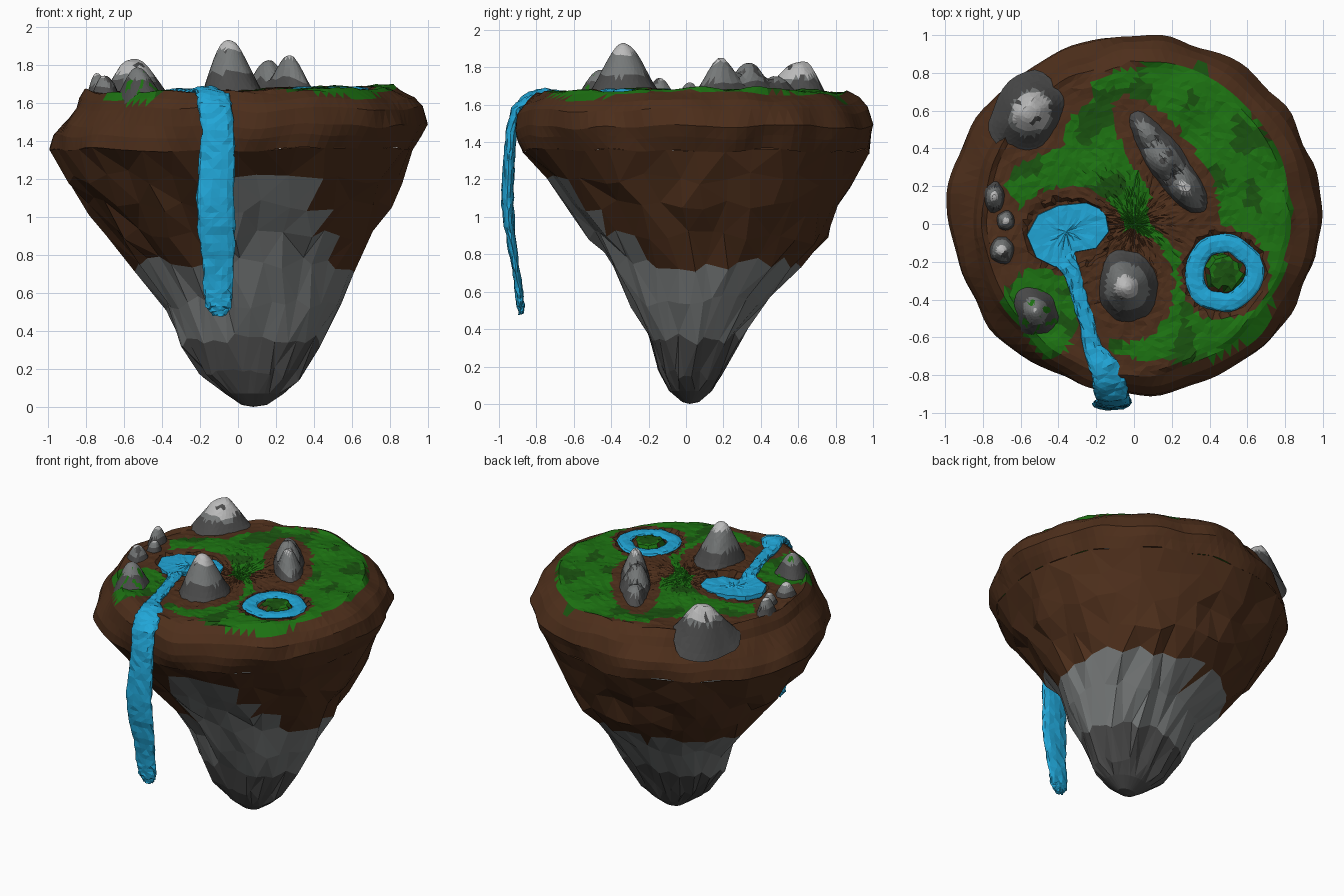
import bpy, bmesh, random
from math import sin, cos, pi, exp, hypot, atan2
from mathutils import Vector, noise

if "Cube" in bpy.data.objects:
    bpy.data.objects.remove(bpy.data.objects["Cube"])

random.seed(4)
COL = {"soil": (.075, .028, .011), "grass": (.012, .17, .006), "dark_grass": (.01, .085, .005),
       "water": (.015, .38, .68), "dark_rock": (.07, .07, .07), "rock": (.18, .19, .19),
       "light_rock": (.5, .5, .5)}
MATS = list(COL)
for n, c in COL.items():
    bpy.data.materials.new(n).diffuse_color = (*c, 1)


def make(name, verts, faces, colour):
    """Flat shaded triangle mesh, one colour name per face centre."""
    bm = bmesh.new()
    vs = [bm.verts.new(v) for v in verts]
    for f in faces:
        bm.faces.new([vs[i] for i in f])
    bmesh.ops.triangulate(bm, faces=bm.faces[:])
    bmesh.ops.recalc_face_normals(bm, faces=bm.faces[:])
    names = [colour(f.calc_center_median()) for f in bm.faces]
    used = sorted(set(names))
    for f, n in zip(bm.faces, names):
        f.material_index = used.index(n)
    me = bpy.data.meshes.new(name)
    bm.to_mesh(me)
    bm.free()
    for n in used:
        me.materials.append(bpy.data.materials[n])
    ob = bpy.data.objects.new(name, me)
    bpy.context.collection.objects.link(ob)
    return ob


def strips(rings, n, tip=True, end=False):
    """Faces joining closed rings of n points; optional fan to a last vertex."""
    f = [(r*n+i, r*n+(i+1) % n, (r+1)*n+(i+1) % n, (r+1)*n+i)
         for r in range(rings-1) for i in range(n)]
    if tip:
        f += [((rings-1)*n+i, (rings-1)*n+(i+1) % n, rings*n) for i in range(n)]
    if end:
        f += [tuple(range(n)), tuple(range((rings-1)*n, rings*n))]
    return f


def nz(x, y, z=0, s=6):
    return noise.noise(Vector((x*s+3.1, y*s+1.7, z*s+.4)))


# Island silhouette: z, xmin, xmax, ymin, ymax
ROWS = [(1.66, -.80, .85, -.80, .86), (1.62, -.83, .91, -.86, .92), (1.57, -.85, .95, -.90, .96),
        (1.48, -.92, .98, -.90, 1.0), (1.35, -.98, .93, -.87, .97), (1.2, -.90, .86, -.74, .9),
        (1.05, -.80, .80, -.62, .82), (.9, -.68, .71, -.51, .76), (.75, -.54, .61, -.40, .64),
        (.55, -.38, .54, -.29, .44), (.35, -.31, .44, -.20, .30), (.18, -.20, .33, -.15, .20),
        (.07, -.07, .24, -.09, .14), (.01, .02, .15, -.02, .07)]


def outline(row, a, amp=.022):
    z, x0, x1, y0, y1 = row
    x = (x0+x1)/2 + (x1-x0)/2*cos(a)
    y = (y0+y1)/2 + (y1-y0)/2*sin(a)
    k = 1 + amp*nz(x, y, z, 4.5)*1.6
    return Vector((x*k, y*k, z + (.03*nz(x, y, z+5, 4) if z > .1 else 0)))


def ground(x, y):
    h = 1.665 + .025*x + .022*nz(x, y, 0, 5)
    if hypot((x+.35)/.23, (y+.05)/.18) < 1:
        h = 1.63
    if .1 < hypot(x-.48, y+.26) < .21:
        h = 1.648
    return h - max(0, hypot(x, y-.04)-.82)*.8


GRASS = [(-.13, .8), (.1, .86), (.35, .84), (.55, .67), (.75, .4), (.84, .2), (.83, 0), (.8, -.3),
         (.65, -.6), (.4, -.73), (.1, -.73), (-.13, -.68), (-.16, -.5), (-.2, 0), (-.6, .08),
         (-.68, .2), (-.6, .32), (-.38, .42), (-.34, .57), (-.22, .65), (-.22, .75)]


def in_poly(x, y, p):
    c = False
    for (ax, ay), (bx, by) in zip(p, p[1:]+p[:1]):
        if (ay > y) != (by > y) and x < (bx-ax)*(y-ay)/(by-ay)+ax:
            c = not c
    return c


def ell(x, y, cx, cy, rx, ry, rot=0):
    dx, dy = x-cx, y-cy
    return hypot((dx*cos(rot)+dy*sin(rot))/rx, (dy*cos(rot)-dx*sin(rot))/ry)


RIDGE = (.18, .32, .37, .115, atan2(.62, -.44))
BANKS = [(-.35, -.03, .29, .23), (-.03, -.33, .24, .29),
         (.18, .31, .44, .16, RIDGE[4]), (.22, -.02, .2, .08, -.8)]


def top_colour(c):
    x, y = c.x + .02*nz(c.x, c.y, 2, 20), c.y + .02*nz(c.x, c.y, 7, 20)
    r = hypot(x-.48, y+.26)
    g = (in_poly(x, y, GRASS) and not any(ell(x, y, *b) < 1 for b in BANKS)
         and not .1 < r < .245) or ell(x, y, -.5, -.48, .21, .24) < 1
    if not g or c.z < 1.6:
        return "soil"
    return "dark_grass" if nz(x, y, 3, 8) > .27 or r < .07 else "grass"


# Island top: plateau plus rounded rim
N, R = 108, 30
verts = []
for row in (ROWS[4], (1.42, -.96, .96, -.89, .99), *ROWS[3::-1]):
    verts += [outline(row, 2*pi*i/N) for i in range(N)]
for k in range(R-1, 0, -1):
    for i in range(N):
        p = outline(ROWS[0], 2*pi*(i+.5*random.uniform(-.6, .6))/N)*(k/R)
        verts.append((p.x, p.y, ground(p.x, p.y) + .004*random.uniform(-1, 1)))
verts.append((0, 0, ground(0, 0)))
make("island_top", verts, strips(5+R, N), top_colour)

# Island underside: coarse facets, soil above and rock below
M = 36
verts = []
for j, row in enumerate(ROWS[4:]):
    for i in range(M):
        a = 2*pi*i/M
        if j:
            a += random.uniform(-.05, .05)
        p = outline(row, a)
        if 0 < j < 8:
            p.z += random.uniform(-.04, .04)
            p.xy *= 1 + random.uniform(-.02, .02)
        verts.append(p)
verts.append((.08, .02, 0))


def under_colour(c):
    top = .74 + .06*nz(c.x, c.y, 0, 5)
    if c.y < -.1 and -.1 < c.x < .52:
        top = max(top, 1.2 if c.x < .36 else 1.2-(c.x-.36)*3)
    return "soil" if c.z > top else "rock" if c.z > .34 else "dark_rock"


make("island_underside", verts, strips(10, M), under_colour)


# Rocks: height patches raised by one or more peaks (x, y, height, spread)
def rock(name, cx, cy, rx, ry, rot, peaks, low=.35, high=.82, moss=0, n=30, rings=10):
    hmax = max(p[2] for p in peaks)
    vs = []

    def height(x, y, t):
        h = max(p[2]*exp(-(hypot(x-p[0], y-p[1])/p[3])**2) for p in peaks)
        return ground(x, y) - .03 + (h+.03)*(1-t**3) + .018*nz(x, y, 9, 14)*(1-t)
    for k in range(rings, 0, -1):
        t = k/rings
        for i in range(n):
            a = 2*pi*(i+.5*(k % 2))/n
            w = t*(1 + .16*nz(cos(a)+cx*5, sin(a)+cy*5, 0, 1.5))
            u, v = rx*w*cos(a), ry*w*sin(a)
            x, y = cx+u*cos(rot)-v*sin(rot), cy+u*sin(rot)+v*cos(rot)
            vs.append((x, y, height(x, y, t)))
    vs.append((cx, cy, height(cx, cy, 0)))

    def colour(c):
        if nz(c.x, c.y, 1, 22) > .5-moss:
            return "grass" if moss else "dark_rock"
        h = (c.z-1.66)/hmax + .1*nz(c.x, c.y, 4, 12)
        return "dark_rock" if h < low else "rock" if h < high else "light_rock"
    make(name, vs, strips(rings, n), colour)


rock("front_peak", -.03, -.33, .18, .22, 0, [(-.06, -.33, .265, .16)])
rock("ridge", *RIDGE, [(.27, .17, .2, .12), (.15, .33, .16, .12), (.04, .5, .12, .13)], .3, .85)
rock("back_boulder", -.56, .58, .24, .19, .9, [(-.56, .61, .18, .18)], .35, .5)
rock("mossy_rock", -.52, -.46, .13, .165, .5, [(-.53, -.46, .145, .11)], .45, .85, .2)
for i, (x, y, rx, ry, h) in enumerate([(-.74, .14, .06, .1, .11), (-.68, .02, .055, .06, .07),
                                       (-.7, -.14, .075, .09, .09)]):
    rock(f"small_rock_{i+1}", x, y, rx, ry, 0, [(x, y, h, .08)], .3, .75, 0, 18, 6)


# Pond: filled outline with a few inner rings
def water(c):
    return "water"


PTS = [(-.57, -.06), (-.51, .05), (-.4, .1), (-.25, .115), (-.15, .07), (-.13, -.04), (-.2, -.13),
       (-.31, -.15), (-.34, -.22), (-.42, -.23), (-.52, -.18)]
edge = [Vector(a).lerp(Vector(b), k/3) for a, b in zip(PTS, PTS[1:]+PTS[:1]) for k in range(3)]
mid = Vector((-.36, -.04))
verts = [(*p, 1.62) for p in edge]
for t in (.98, .75, .5, .25):
    verts += [(*mid.lerp(p, t), 1.657 + random.uniform(-.004, .004)) for p in edge]
verts.append((*mid, 1.657))
make("pond", verts, strips(5, len(edge)), water)

# Ring pond: flattened wavy torus
n, m = 40, 10
verts = []
for i in range(n):
    a = 2*pi*i/n
    R0 = .155 + .02*nz(cos(a), sin(a), 0, 1.5)
    for j in range(m):
        b = 2*pi*j/m
        r = R0 + .05*cos(b)
        verts.append((.48+r*cos(a), -.26+r*sin(a), 1.668+.016*sin(b)+random.uniform(-.003, .003)))
make("ring_pond", verts, strips(n, m, False) +
     [((n-1)*m+j, (n-1)*m+(j+1) % m, (j+1) % m, j) for j in range(m)], water)

# Stream and waterfall: x, y, z, half width, half thickness (z 0 = follow the ground)
PATH = [(-.39, -.15, 0, .07, .015), (-.33, -.25, 0, .045, .02), (-.29, -.38, 0, .04, .02),
        (-.25, -.52, 0, .04, .02), (-.22, -.66, 0, .05, .02), (-.16, -.76, 0, .075, .025),
        (-.13, -.84, 1.635, .09, .03), (-.12, -.905, 1.57, .09, .03), (-.105, -.935, 1.45, .085, .03),
        (-.11, -.945, 1.3, .095, .03), (-.12, -.955, 1.1, .1, .033), (-.115, -.945, .95, .1, .028),
        (-.105, -.92, .78, .085, .02), (-.105, -.895, .62, .075, .02), (-.1, -.885, .53, .07, .02),
        (-.1, -.883, .48, .035, .012)]
path = [Vector((p[0], p[1], p[2] or ground(p[0], p[1])+.006)) for p in PATH]
pts, size = [], []
for k in range(len(PATH)-1):
    for s in range(4):
        pts.append(path[k].lerp(path[k+1], s/4))
        size.append([PATH[k][q]*(1-s/4)+PATH[k+1][q]*s/4 for q in (3, 4)])
pts.append(path[-1])
size.append(PATH[-1][3:])
verts, m = [], 14
for k, p in enumerate(pts):
    t = (pts[min(k+1, len(pts)-1)]-pts[max(k-1, 0)]).normalized()
    side = Vector((1, 0, 0)) if p.z < 1.6 else Vector((-t.y, t.x, 0)).normalized()
    nor = t.cross(side).normalized()
    for j in range(m):
        b = 2*pi*j/m
        w, d = size[k]
        q = p + side*w*cos(b) + nor*d*sin(b)
        verts.append(q + Vector([random.uniform(-.005, .005) for _ in range(3)]))
make("stream_and_waterfall", verts, strips(len(pts), m, False, True), water)

for m in bpy.data.materials:
    if m.users and not m.is_grease_pencil:
        m.use_nodes = True
        m.node_tree.nodes["Principled BSDF"].inputs["Base Color"].default_value = m.diffuse_color
